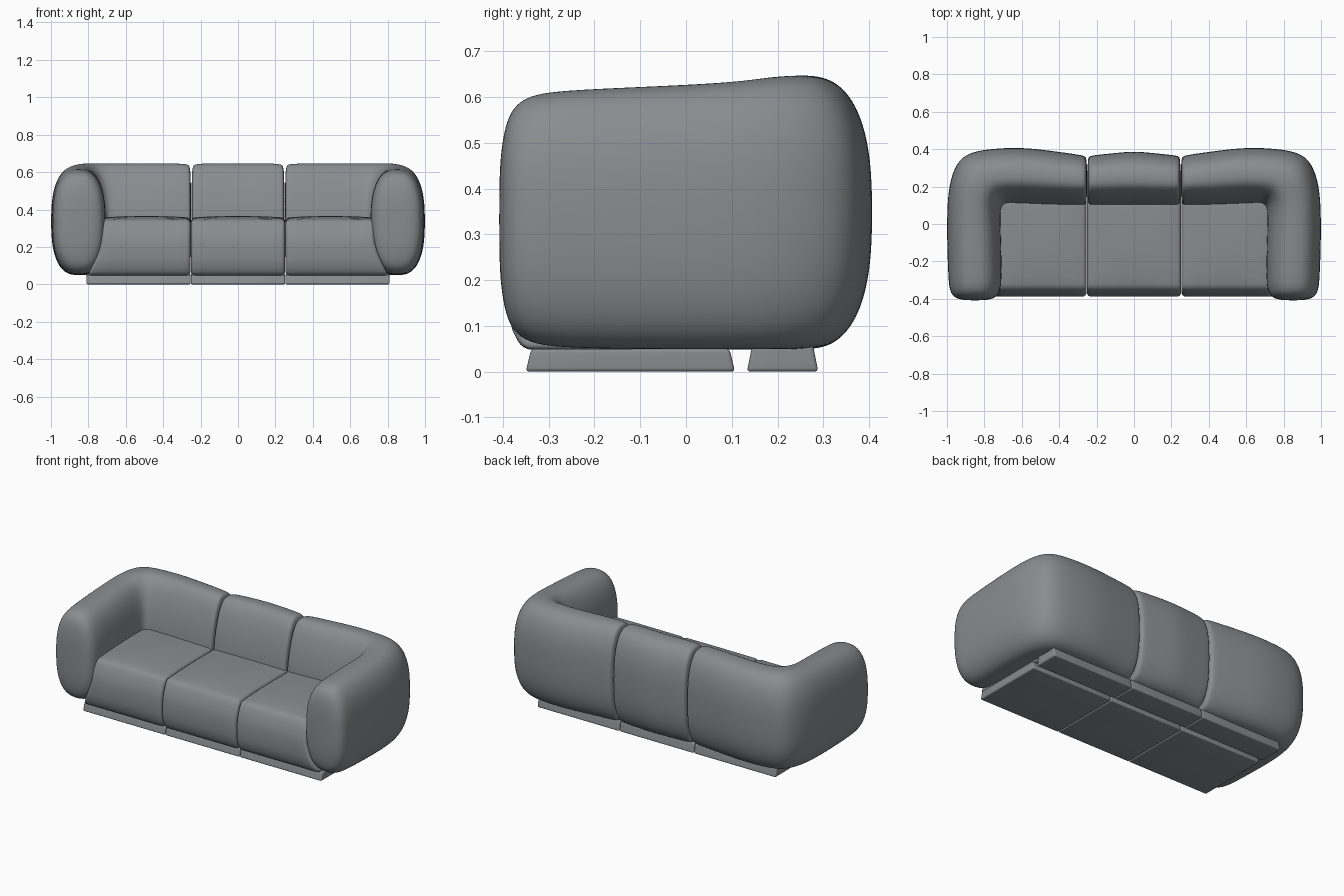
import bpy
import bmesh
import math
from mathutils import Vector

cube = bpy.data.objects.get("Cube")
if cube:
    bpy.data.objects.remove(cube, do_unlink=True)

# Single upholstery colour
GREY = (0.25, 0.265, 0.28, 1.0)
fabric = bpy.data.materials.new("grey_fabric")
fabric.use_nodes = True
fabric.diffuse_color = GREY
fabric.node_tree.nodes["Principled BSDF"].inputs["Base Color"].default_value = GREY

FLOOR_GAP = 0.048
SEAM = 0.25


def finish(name, bm):
    """Turn a bmesh into a smooth shaded object."""
    bmesh.ops.recalc_face_normals(bm, faces=bm.faces)
    mesh = bpy.data.meshes.new(name)
    bm.to_mesh(mesh)
    bm.free()
    mesh.materials.append(fabric)
    mesh.shade_smooth()
    obj = bpy.data.objects.new(name, mesh)
    bpy.context.collection.objects.link(obj)
    return obj


def power(value, exponent):
    return math.copysign(abs(value) ** exponent, value)


def section(bm, outer, inner, top, scale, lean, sides=32):
    """Plump upright section between an outer and an inner plan point."""
    outer, inner = Vector(outer), Vector(inner)
    centre, half = (outer + inner) / 2, (inner - outer) / 2
    mid, rise = (top + FLOOR_GAP) / 2, (top - FLOOR_GAP) / 2
    ring = []
    for i in range(sides):
        a = math.tau * i / sides
        u, v = power(math.cos(a), 0.78), power(math.sin(a), 0.78)
        if u > 0 and v > 0:
            u *= 1 - lean * v
        p = centre + half * u * scale
        ring.append(bm.verts.new((p.x, p.y, mid + rise * v * scale)))
    return ring


def loft(name, stations, side=1):
    """Skin a row of sections, closing both ends."""
    bm = bmesh.new()
    rings = [section(bm, (o[0] * side, o[1]), (i[0] * side, i[1]), top, s, lean)
             for o, i, top, s, lean in stations]
    for a, b in zip(rings, rings[1:]):
        for k in range(len(a)):
            n = (k + 1) % len(a)
            bm.faces.new((a[k], a[n], b[n], b[k]))
    bm.faces.new(rings[0])
    bm.faces.new(rings[-1])
    obj = finish(name, bm)
    sub = obj.modifiers.new("soften", "SUBSURF")
    sub.levels = sub.render_levels = 2


# Arm with domed front, sweeping round the corner into the back
arm = [((0.995, y), (0.705, y), 0.618, s, 0.0) for y, s in
       ((-0.408, 0.25), (-0.405, 0.5), (-0.395, 0.72), (-0.378, 0.86),
        (-0.345, 0.95), (-0.28, 0.99))]
corner = [
    ((1.0, -0.1), (0.71, -0.1), 0.623, 1, 0.0),
    ((1.0, 0.06), (0.715, 0.04), 0.63, 1, 0.05),
    ((0.993, 0.18), (0.71, 0.085), 0.637, 1, 0.12),
    ((0.97, 0.28), (0.70, 0.1), 0.645, 1, 0.18),
    ((0.925, 0.36), (0.685, 0.11), 0.648, 1, 0.22),
    ((0.84, 0.393), (0.665, 0.112), 0.648, 1, 0.25),
    ((0.73, 0.405), (0.64, 0.11), 0.648, 1, 0.28),
    ((0.6, 0.41), (0.58, 0.108), 0.648, 1, 0.3),
    ((0.45, 0.393), (0.45, 0.102), 0.648, 1, 0.3),
    ((0.3, 0.372), (0.3, 0.1), 0.647, 1, 0.3),
    ((0.265, 0.366), (0.265, 0.1), 0.645, 0.99, 0.3),
    ((SEAM, 0.36), (SEAM, 0.1), 0.64, 0.95, 0.3),
]
for label, side in (("left", 1), ("right", -1)):
    loft(label + "_arm_and_back", arm + corner, side)

# Middle back section with pinched seams
half_back = [
    (SEAM, 0.362, 0.64, 0.95), (0.235, 0.366, 0.645, 0.99),
    (0.2, 0.37, 0.647, 1), (0.1, 0.38, 0.648, 1),
]
full_back = ([(-x, y, t, s) for x, y, t, s in half_back]
             + [(0, 0.39, 0.648, 1)] + half_back[::-1])
loft("middle_back", [((x, y), (x, 0.1), t, s, 0.3) for x, y, t, s in full_back])


def block(name, low, high, bevel, shape=None, cuts=6):
    """Soft edged block, optionally reshaped by a rule on its points."""
    bm = bmesh.new()
    bmesh.ops.create_cube(bm, size=1)
    bmesh.ops.subdivide_edges(bm, edges=bm.edges[:], cuts=cuts, use_grid_fill=True)
    low, high = Vector(low), Vector(high)
    for v in bm.verts:
        t = v.co + Vector((0.5, 0.5, 0.5))
        v.co = Vector([low[k] + (high[k] - low[k]) * t[k] for k in range(3)])
        if shape:
            shape(v.co, t)
    obj = finish(name, bm)
    mod = obj.modifiers.new("round_edges", "BEVEL")
    mod.width, mod.segments = bevel, 4
    mod.limit_method, mod.angle_limit = "ANGLE", math.radians(40)


def cushion_shape(co, t):
    # Crowned top, rolled front edge and flared outer foot
    crown = 16 * t.x * (1 - t.x) * t.y * (1 - t.y)
    front = (1 - t.y) ** 4
    upper = max(0, (t.z - 0.5) / 0.5)
    lower = max(0, 1 - t.z / 0.3)
    foot = max(0, 1 - t.z / 0.65)
    co.z += 0.01 * crown * t.z - 0.012 * front * upper
    co.y += front * (0.045 * upper ** 2 + 0.03 * lower ** 2)
    if abs(co.x) > 0.255:
        reach = (abs(co.x) - 0.255) / 0.475
        co.x += math.copysign(0.075 * foot ** 1.5 * reach ** 3, co.x)


def plinth_shape(co, t):
    # Slightly narrower under the upholstery
    co.y += 0.012 * t.z * (1 - 2 * t.y)


# Seat cushions and the two rows of plinths
columns = (("right", -0.73, -0.254, -0.81), ("middle", -0.252, 0.252, -0.252),
           ("left", 0.254, 0.73, 0.254))
for label, x0, x1, p0 in columns:
    p1 = 0.81 if label == "left" else x1
    block(label + "_seat_cushion", (x0, -0.388, FLOOR_GAP), (x1, 0.16, 0.357),
          0.022, cushion_shape)
    block(label + "_front_plinth", (p0, -0.35, 0), (p1, 0.107, 0.05),
          0.008, plinth_shape, 2)
    block(label + "_rear_plinth", (p0, 0.133, 0), (p1, 0.289, 0.06),
          0.008, plinth_shape, 2)
